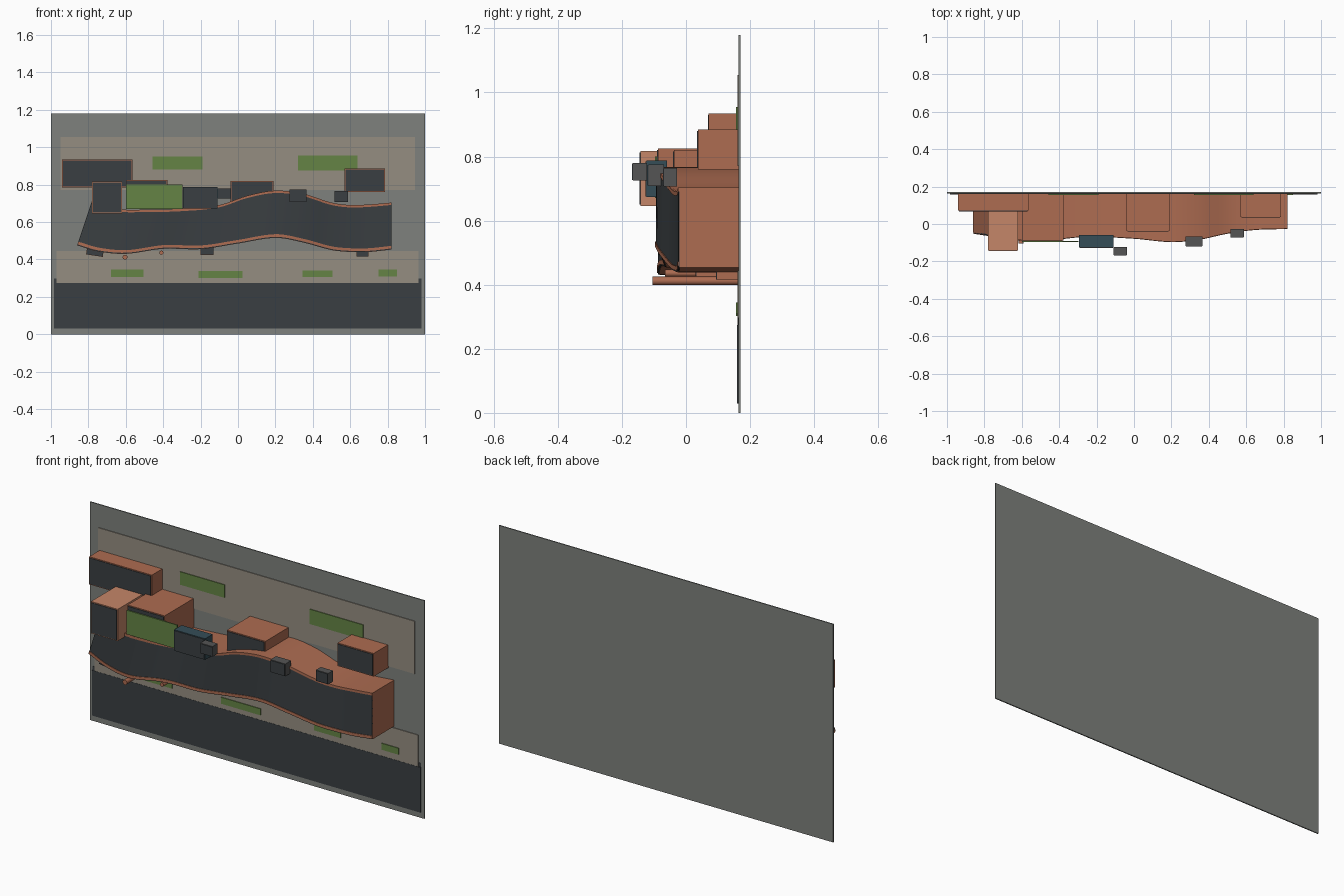
import bpy, math

if "Cube" in bpy.data.objects:
    bpy.data.objects.remove(bpy.data.objects["Cube"])

def mat(name, r, g, b):
    m = bpy.data.materials.new(name)
    m.diffuse_color = (r, g, b, 1)
    m.use_nodes = True
    m.node_tree.nodes["Principled BSDF"].inputs["Base Color"].default_value = m.diffuse_color
    return m

GREY = mat("wall_grey", .21, .22, .205)
CREAM = mat("cream", .30, .27, .22)
DARK = mat("dark_face", .042, .049, .054)
ORANGE = mat("terracotta", .42, .15, .083)
LIGHT = mat("light_terracotta", .56, .24, .14)
GREEN = mat("green", .13, .23, .06)
TEAL = mat("teal", .035, .075, .095)
STONE = mat("stone", .09, .09, .09)
BACK = 0.165

def mesh_obj(name, verts, faces, m):
    me = bpy.data.meshes.new(name)
    me.from_pydata(verts, [], faces)
    me.materials.append(m)
    ob = bpy.data.objects.new(name, me)
    bpy.context.collection.objects.link(ob)
    return ob

def box(name, x0, x1, y0, y1, z0, z1, m, tilt=0):
    verts = [((sx - .5) * (x1 - x0), (sy - .5) * (y1 - y0), (sz - .5) * (z1 - z0))
             for sx in (0, 1) for sy in (0, 1) for sz in (0, 1)]
    faces = [(0, 1, 3, 2), (4, 6, 7, 5), (0, 4, 5, 1), (2, 3, 7, 6), (0, 2, 6, 4), (1, 5, 7, 3)]
    ob = mesh_obj(name, verts, faces, m)
    ob.location = ((x0 + x1) / 2, (y0 + y1) / 2, (z0 + z1) / 2)
    ob.rotation_euler[1] = tilt
    return ob

def fronted(name, x0, x1, y0, z0, z1, m=ORANGE, e=.005, tilt=0, y1=BACK):
    # coloured block with a dark inset front plate
    box(name, x0, x1, y0 + .003, y1, z0, z1, m, tilt)
    box(name + "_front", x0 + e, x1 - e, y0, y0 + .004, z0 + e, z1 - e, DARK, tilt)

def curve(points, x):
    # smooth cubic interpolation through (x, value) points
    n = len(points)
    slope = [(points[min(i + 1, n - 1)][1] - points[max(i - 1, 0)][1]) /
             (points[min(i + 1, n - 1)][0] - points[max(i - 1, 0)][0]) for i in range(n)]
    i = max(k for k in range(n - 1) if points[k][0] <= x + 1e-9 or k == 0)
    (xa, a), (xb, b) = points[i], points[i + 1]
    h = xb - xa
    t = min(max((x - xa) / h, 0), 1)
    return ((2*t**3 - 3*t*t + 1) * a + (t**3 - 2*t*t + t) * h * slope[i]
            + (3*t*t - 2*t**3) * b + (t**3 - t*t) * h * slope[i + 1])

TOP = [(-.78, .715), (-.65, .67), (-.5, .665), (-.3, .67), (-.1, .69), (.05, .74), (.2, .767),
       (.35, .75), (.5, .703), (.6, .69), (.7, .693), (.82, .703)]
BOT = [(-.86, .475), (-.75, .443), (-.6, .43), (-.4, .457), (-.2, .455), (0, .485), (.2, .515),
       (.35, .49), (.5, .45), (.6, .44), (.7, .44), (.82, .453)]
FRONT = [(-.86, -.045), (-.6, -.082), (-.45, -.08), (-.25, -.062), (0, -.072), (.2, -.09),
         (.35, -.077), (.5, -.045), (.65, -.025), (.82, -.02)]

def ribbon(name, m, lo, hi, proud, back=None):
    # wavy slab; lo and hi are (fraction of height, z offset)
    n, verts, faces = 64, [], []
    for i in range(n + 1):
        u = i / n
        xt, xb = -.78 + 1.6 * u, -.86 + 1.68 * u
        zt, zb = curve(TOP, xt), curve(BOT, xb)
        def at(spec):
            f, dz = spec
            z = zb + f * (zt - zb) + dz
            g = (z - zb) / (zt - zb)
            x = xb + g * (xt - xb)
            return x, curve(FRONT, x), z
        (xl, yl, zl), (xh, yh, zh) = at(lo), at(hi)
        verts += [(xl, yl - proud, zl), (xh, yh - proud, zh),
                  (xh, yh + .003 if back is None else back, zh),
                  (xl, yl + .003 if back is None else back, zl)]
    for i in range(n):
        a = 4 * i
        for k in range(4):
            j = (k + 1) % 4
            faces.append((a + k, a + 4 + k, a + 4 + j, a + j))
    faces += [(0, 1, 2, 3), (4*n + 3, 4*n + 2, 4*n + 1, 4*n)]
    ob = mesh_obj(name, verts, faces, m)
    bpy.context.view_layer.objects.active = ob
    ob.select_set(True)
    bpy.ops.object.shade_smooth_by_angle(angle=math.radians(35))
    ob.select_set(False)

def rod(name, x, z, r, y0):
    bpy.ops.mesh.primitive_cylinder_add(vertices=16, radius=r, depth=BACK - y0,
        location=(x, (y0 + BACK) / 2, z), rotation=(math.pi / 2, 0, 0))
    ob = bpy.context.object
    ob.name = name
    ob.data.materials.append(ORANGE)
    bpy.ops.object.shade_smooth_by_angle()
    ob.select_set(False)

# Backing wall with flat panels
box("back_wall", -1, 1, .164, .17, 0, 1.18, GREY)
box("upper_panel", -.95, .945, .160, .165, .77, 1.055, CREAM)
box("lower_band", -.985, .98, .162, .165, .03, .297, DARK)
box("lower_panel", -.97, .965, .160, .165, .275, .445, CREAM)
box("lower_band_front", -.985, .98, .159, .165, .03, .275, DARK)
for i, (x0, x1, z0, z1) in enumerate([(-.457, -.19, .88, .95), (.32, .64, .875, .955),
        (-.68, -.505, .305, .345), (-.21, .025, .302, .337),
        (.345, .505, .307, .34), (.75, .85, .31, .345)]):
    box(f"green_patch_{i}", x0, x1, .156, .162, z0, z1, GREEN)

# Wavy main volume with dark facade and edge strips
ribbon("wavy_body", ORANGE, (0, 0), (1, 0), 0, BACK)
ribbon("wavy_facade", DARK, (0, .002), (1, -.012), .004)
ribbon("top_strip", ORANGE, (1, -.012), (1, .001), .005)
ribbon("bottom_strip", ORANGE, (0, .006), (0, .02), .007)

# Blocks set on and through the main volume
fronted("upper_left_block", -.94, -.565, .068, .785, .935)
fronted("left_block", -.78, -.62, -.145, .645, .817, LIGHT)
fronted("middle_left_block", -.6, -.378, -.09, .67, .825)
fronted("centre_block", -.04, .19, -.04, .70, .82)
fronted("right_block", .57, .785, .035, .76, .885)

# Attached plates and small bays
box("green_screen", -.6, -.297, -.096, -.09, .67, .80, GREEN)
fronted("teal_bay", -.295, -.11, -.127, .673, .787, TEAL, .003, 0, -.06)
for i, (x0, x1, y0, y1, z0, z1) in enumerate([(-.11, -.037, -.168, -.122, .725, .78),
        (.275, .365, -.12, -.068, .708, .775), (.515, .588, -.072, -.028, .706, .765)]):
    fronted(f"small_bay_{i}", x0, x1, y0, z0, z1, STONE, .002, 0, y1)

# Supports below
fronted("under_block_left", -.81, -.72, -.03, .42, .455, ORANGE, .002, .15)
fronted("under_block_middle", -.2, -.13, .03, .425, .465, ORANGE, .002)
fronted("under_block_right", .633, .697, .093, .415, .45, ORANGE, .002)
rod("long_rod", -.604, .412, .013, -.105)
rod("short_rod", -.41, .436, .011, -.065)
